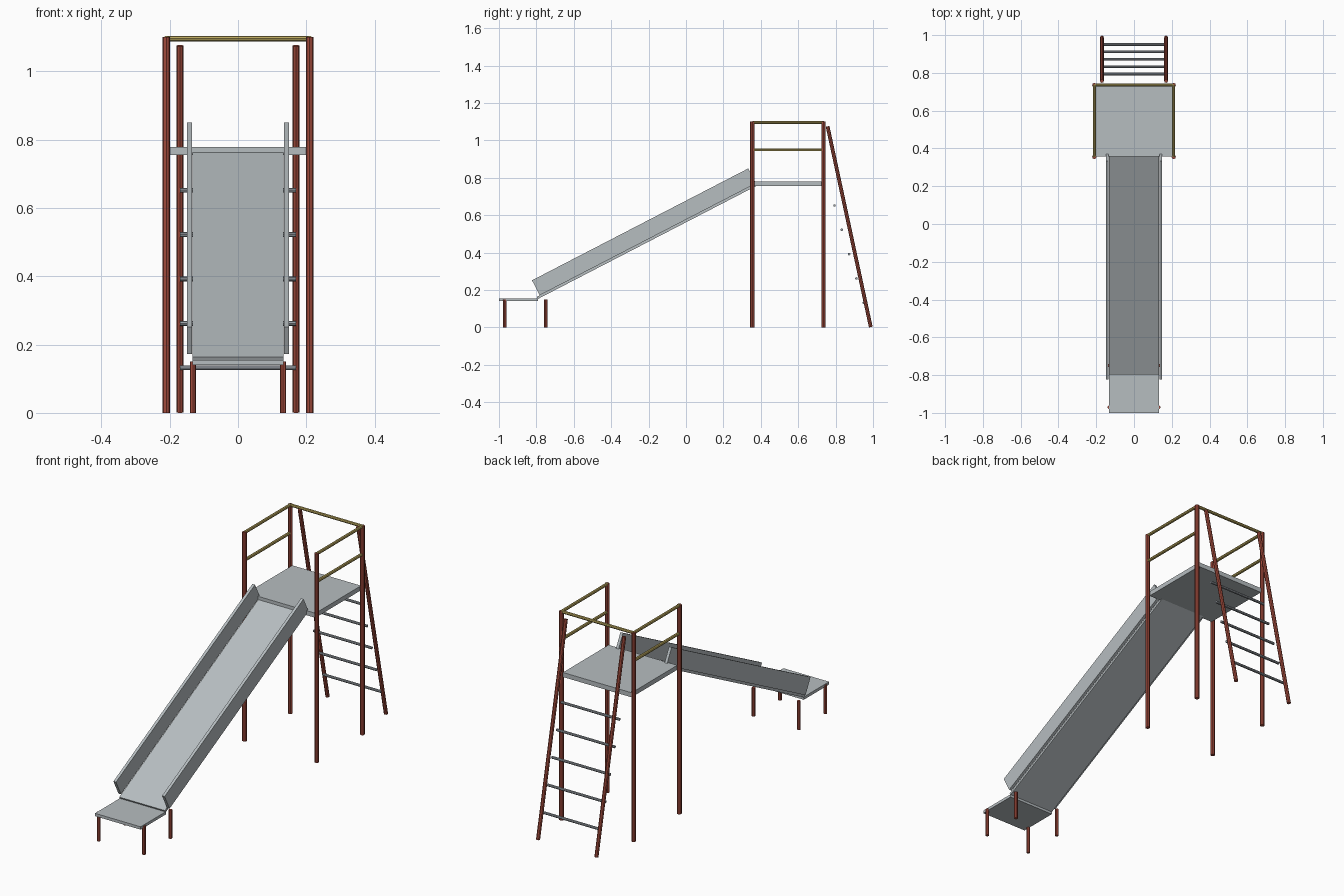
import bpy
from math import atan2
from mathutils import Vector

cube = bpy.data.objects.get("Cube")
if cube:
    bpy.data.objects.remove(cube, do_unlink=True)


def material(name, rgb):
    m = bpy.data.materials.new(name)
    m.use_nodes = True
    m.diffuse_color = (*rgb, 1)
    m.node_tree.nodes["Principled BSDF"].inputs["Base Color"].default_value = (*rgb, 1)
    return m


RED = material("red paint", (0.36, 0.07, 0.045))
YELLOW = material("yellow paint", (0.48, 0.38, 0.11))
METAL = material("grey metal", (0.47, 0.51, 0.53))
STEEL = material("rung steel", (0.32, 0.35, 0.38))


def finish(name, mat):
    ob = bpy.context.object
    ob.name = name
    ob.data.materials.append(mat)
    return ob


def tube(name, a, b, radius, mat):
    """Eight-sided bar between two points."""
    a, b = Vector(a), Vector(b)
    d = b - a
    bpy.ops.mesh.primitive_cylinder_add(
        vertices=8, radius=radius, depth=d.length, location=(a + b) / 2,
        rotation=d.to_track_quat("Z", "Y").to_euler())
    return finish(name, mat)


def box(name, center, size, mat, tilt=0):
    """Flat panel, optionally tilted about the x axis."""
    bpy.ops.mesh.primitive_cube_add(size=1, location=center, rotation=(tilt, 0, 0))
    bpy.context.object.scale = size
    bpy.ops.object.transform_apply(location=False, rotation=False, scale=True)
    return finish(name, mat)


FRONT, BACK, POST_X, TOP = 0.355, 0.735, 0.21, 1.096

# Tower platform
box("platform", (0, 0.548, 0.767), (0.40, 0.38, 0.024), METAL)

# Slide chute: bed and side walls share one slope, the bed reaches the shelf
low, high = Vector((0, -0.782, 0.172)), Vector((0, 0.374, 0.77))
run = high - low
slope = atan2(run.z, run.y)
normal = Vector((0, -run.z, run.y)).normalized()
middle = (low + high) / 2
reach = 0.018
bed = middle - normal * 0.0065 - run.normalized() * reach / 2
box("slide_bed", bed, (0.266, run.length + reach, 0.013), METAL, slope)

# Exit shelf
box("exit_shelf", (0, -0.895, 0.148), (0.266, 0.21, 0.015), METAL)

for side, s in (("right", -1), ("left", 1)):
    # Posts and side rails
    x = s * POST_X
    for place, y in (("front", FRONT), ("back", BACK)):
        tube(f"{place}_post_{side}", (x, y, 0), (x, y, 1.1), 0.0115, RED)
    for level, z in (("upper", TOP), ("lower", 0.95)):
        tube(f"{level}_rail_{side}", (x, FRONT, z), (x, BACK, z), 0.008, YELLOW)

    # Slide wall
    wall = middle + normal * 0.045 + Vector((s * 0.1415, 0, 0))
    box(f"slide_wall_{side}", wall, (0.015, run.length, 0.09), METAL, slope)

    # Exit shelf legs
    for place, y in (("front", -0.97), ("back", -0.75)):
        tube(f"{place}_shelf_leg_{side}", (s * 0.132, y, 0), (s * 0.132, y, 0.15), 0.009, RED)

    # Ladder stile
    tube(f"ladder_stile_{side}", (s * 0.17, 0.988, 0.002), (s * 0.17, 0.757, 1.075), 0.01, RED)

tube("back_rail", (-POST_X, BACK, TOP), (POST_X, BACK, TOP), 0.008, YELLOW)

# Ladder rungs
for i in range(5):
    y, z = 0.95 - 0.039 * i, 0.132 + 0.13 * i
    tube(f"ladder_rung_{i + 1}", (-0.17, y, z), (0.17, y, z), 0.007, STEEL)
